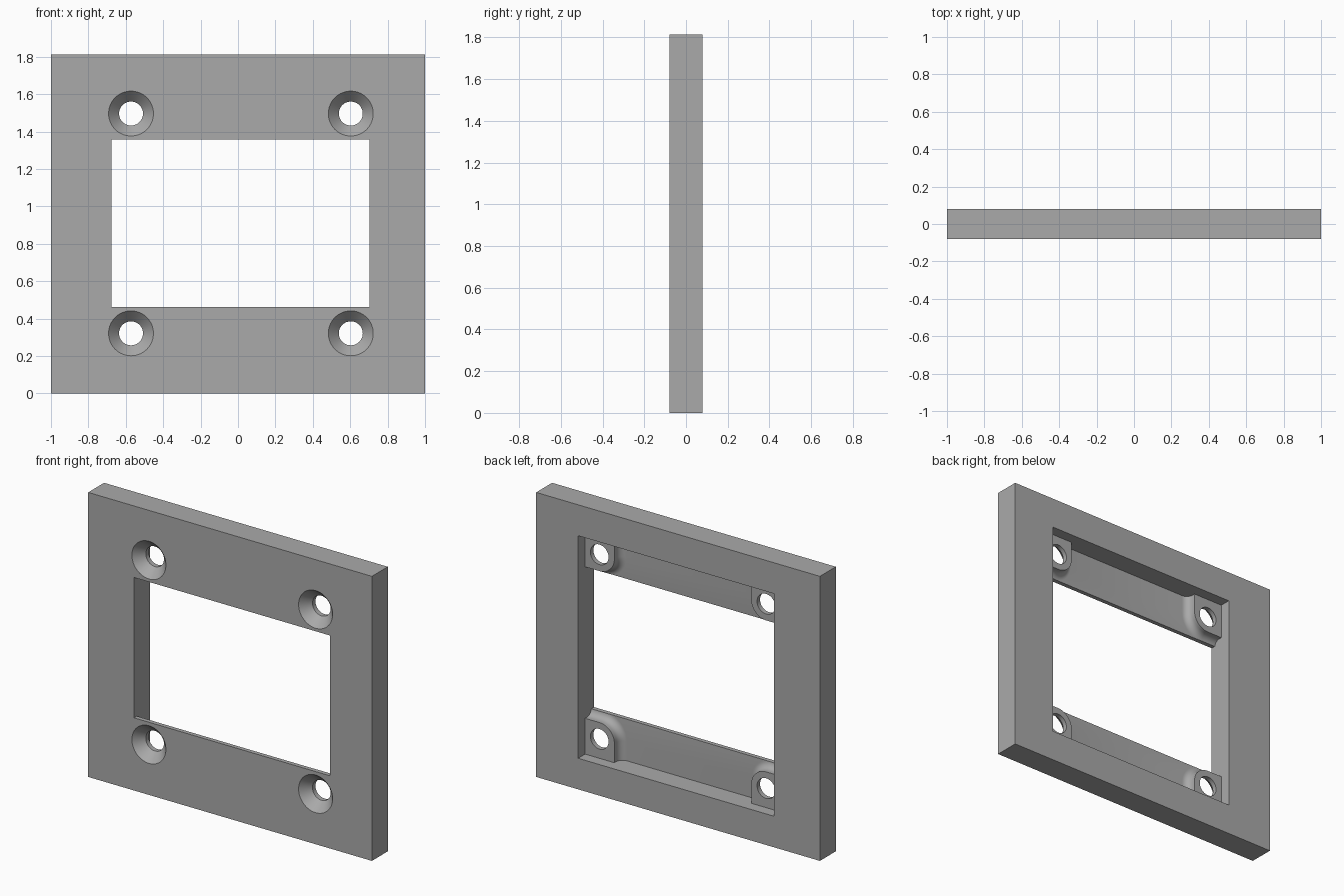
import bpy, bmesh, math
from mathutils import Vector

cube = bpy.data.objects.get("Cube")
if cube:
    bpy.data.objects.remove(cube, do_unlink=True)

# Main dimensions
HEIGHT, HALF_T = 1.813, 0.08
LEFT, RIGHT = 0.704, -0.677            # opening and recess sides
RECESS = (0.198, 1.616)                # recess bottom and top
OPENING = (0.463, 1.357)               # opening bottom and top
HOLE_X, HOLE_Z = (-0.572, 0.603), (0.321, 1.496)
FLOOR_Y, BOSS_Y = -0.053, 0.01
BOSS_R, FILLET = 0.105, 0.045

grey = bpy.data.materials.new("plain grey")
grey.use_nodes = True
colour = (0.4, 0.4, 0.4, 1)
grey.diffuse_color = colour
grey.node_tree.nodes["Principled BSDF"].inputs["Base Color"].default_value = colour


def finish(name, bm):
    bmesh.ops.recalc_face_normals(bm, faces=bm.faces)
    mesh = bpy.data.meshes.new(name)
    bm.to_mesh(mesh)
    bm.free()
    mesh.materials.append(grey)
    obj = bpy.data.objects.new(name, mesh)
    bpy.context.collection.objects.link(obj)
    return obj


def box(name, xs, ys, zs):
    bm = bmesh.new()
    bmesh.ops.create_cube(bm, size=1)
    for v in bm.verts:
        v.co = [(a + b) / 2 + c * (b - a) for c, (a, b) in zip(v.co, (xs, ys, zs))]
    return finish(name, bm)


def loft(name, rings):
    """Closed solid through matching rings of points."""
    bm = bmesh.new()
    loops = [[bm.verts.new(p) for p in ring] for ring in rings]
    n = len(loops[0])
    for a, b in zip(loops, loops[1:]):
        for i in range(n):
            j = (i + 1) % n
            bm.faces.new((a[i], a[j], b[j], b[i]))
    bm.faces.new(loops[0])
    bm.faces.new(loops[-1])
    return finish(name, bm)


def combine(target, tool, operation):
    mod = target.modifiers.new(operation.title(), 'BOOLEAN')
    mod.operation, mod.solver, mod.object = operation, 'EXACT', tool
    bpy.context.view_layer.objects.active = target
    bpy.ops.object.modifier_apply(modifier=mod.name)
    bpy.data.objects.remove(tool, do_unlink=True)


def boss(x, z, sx, sz):
    """Corner pad, rounded towards the opening, with a concave foot."""
    wall = 0.03 + abs((LEFT if sx > 0 else RIGHT) - x)
    edge = 0.03 + abs(RECESS[sz > 0] - z)
    layers = [(FILLET, FLOOR_Y - 0.01)]
    for k in range(9):
        a = math.pi / 2 * k / 8
        layers.append((FILLET * (1 - math.sin(a)), FLOOR_Y + FILLET * (1 - math.cos(a))))
    layers.append((0, BOSS_Y))
    rings = []
    for grow, y in layers:
        r = BOSS_R + grow
        flat = [(wall, -r), (wall, edge), (-r, edge)]
        flat += [(-r * math.cos(t), -r * math.sin(t))
                 for t in (math.pi / 2 * i / 16 for i in range(17))]
        rings.append([(x + sx * u, y, z + sz * w) for u, w in flat])
    return loft("corner_boss", rings)


def countersink(x, z):
    rings = []
    for r, y in ((0.1387, -0.1), (0.064, -0.02), (0.064, 0.05)):
        rings.append([(x + r * math.cos(t), y, z + r * math.sin(t))
                      for t in (math.tau * i / 64 for i in range(64))])
    return loft("screw_hole", rings)


# Plate with a recess in the back
frame = box("mounting_frame", (-1, 1), (-HALF_T, HALF_T), (0, HEIGHT))
combine(frame, box("recess", (RIGHT, LEFT), (FLOOR_Y, 0.2), RECESS), 'DIFFERENCE')

# Corner bosses
corners = [(x, z) for x in HOLE_X for z in HOLE_Z]
for x, z in corners:
    combine(frame, boss(x, z, 1 if x > 0 else -1, 1 if z > 1 else -1), 'UNION')

# Window through the plate, then the screw holes
combine(frame, box("window", (RIGHT, LEFT), (-0.2, 0.2), OPENING), 'DIFFERENCE')
for x, z in corners:
    combine(frame, countersink(x, z), 'DIFFERENCE')

# Smooth round surfaces, sharp edges
bpy.ops.object.select_all(action='DESELECT')
frame.select_set(True)
bpy.context.view_layer.objects.active = frame
bpy.ops.object.shade_smooth_by_angle(angle=math.radians(30))
